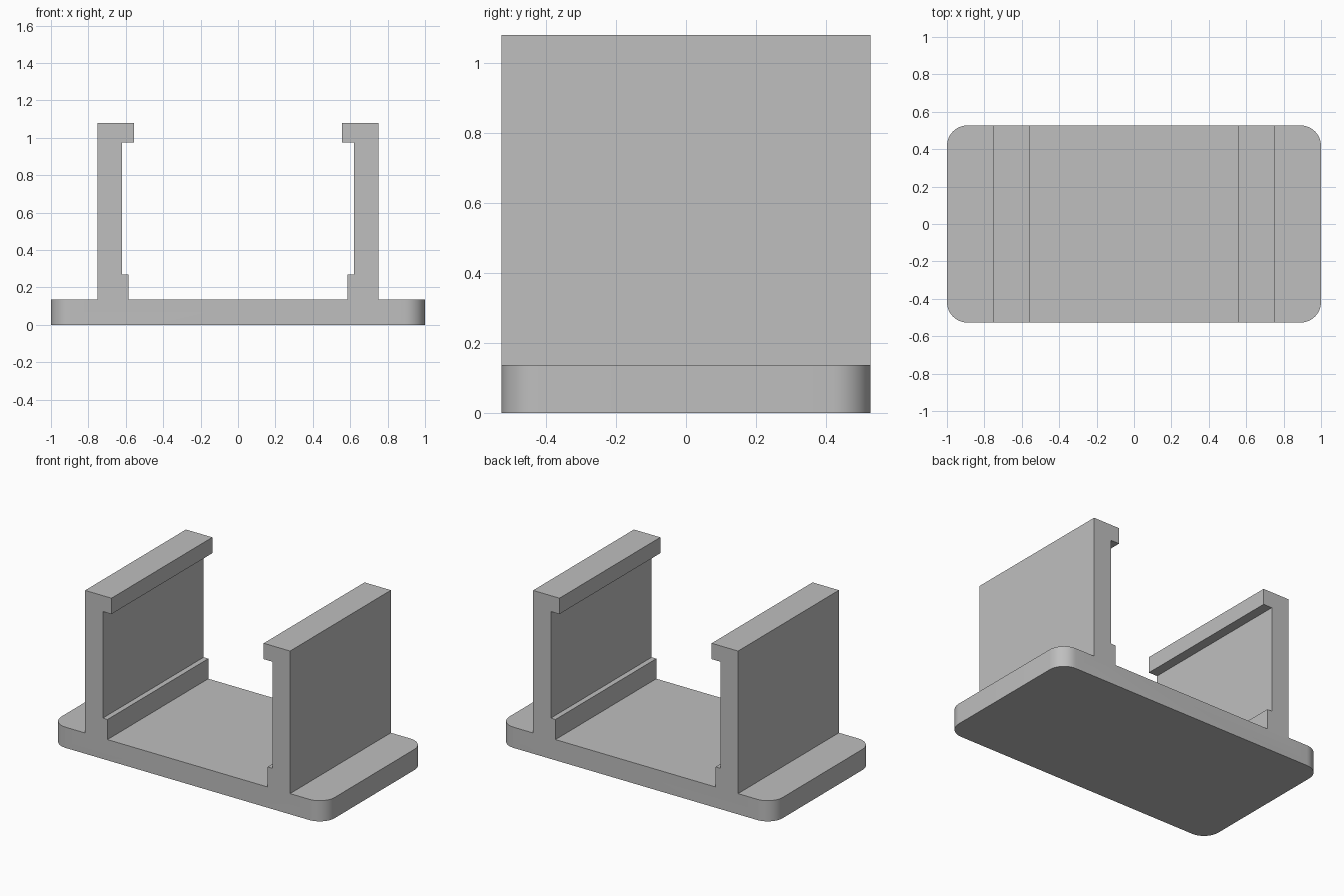
import bpy
import bmesh

cube = bpy.data.objects.get("Cube")
if cube:
    bpy.data.objects.remove(cube, do_unlink=True)

HALF_DEPTH = 0.527
CORNER = 0.11

# Plain grey plastic
grey = bpy.data.materials.new("light grey plastic")
grey.use_nodes = True
colour = (0.52, 0.52, 0.52, 1)
grey.diffuse_color = colour
grey.node_tree.nodes["Principled BSDF"].inputs["Base Color"].default_value = colour

# Right half of the cross-section: base plate, wall, top lip and foot ledge
half = [(1, 0), (1, 0.137), (0.75, 0.137), (0.75, 1.08), (0.557, 1.08),
        (0.557, 0.975), (0.62, 0.975), (0.62, 0.27), (0.586, 0.27), (0.586, 0.137)]
profile = half + [(-x, z) for x, z in reversed(half)]

# Extrude the whole section from front to back
bm = bmesh.new()
face = bm.faces.new([bm.verts.new((x, -HALF_DEPTH, z)) for x, z in profile])
extruded = bmesh.ops.extrude_face_region(bm, geom=[face], use_keep_orig=True)
moved = [g for g in extruded["geom"] if isinstance(g, bmesh.types.BMVert)]
bmesh.ops.translate(bm, verts=moved, vec=(0, 2 * HALF_DEPTH, 0))

# Round the four upright corners of the base plate
corners = [e for e in bm.edges
           if all(abs(v.co.x) > 0.99 for v in e.verts)
           and abs(e.verts[0].co.z - e.verts[1].co.z) > 0.1]
bmesh.ops.bevel(bm, geom=corners, offset=CORNER, segments=12, profile=0.5,
                affect="EDGES")
bmesh.ops.recalc_face_normals(bm, faces=bm.faces)

# Triangulate the concave end faces cleanly
bmesh.ops.triangulate(bm, faces=[f for f in bm.faces if len(f.verts) > 4])

mesh = bpy.data.meshes.new("slotted_bracket")
bm.to_mesh(mesh)
bm.free()
mesh.materials.append(grey)
bracket = bpy.data.objects.new("slotted_bracket", mesh)
bpy.context.collection.objects.link(bracket)

# Smooth the corners, keep every other edge crisp
bpy.ops.object.select_all(action="DESELECT")
bracket.select_set(True)
bpy.context.view_layer.objects.active = bracket
bpy.ops.object.shade_smooth_by_angle(angle=0.5)
